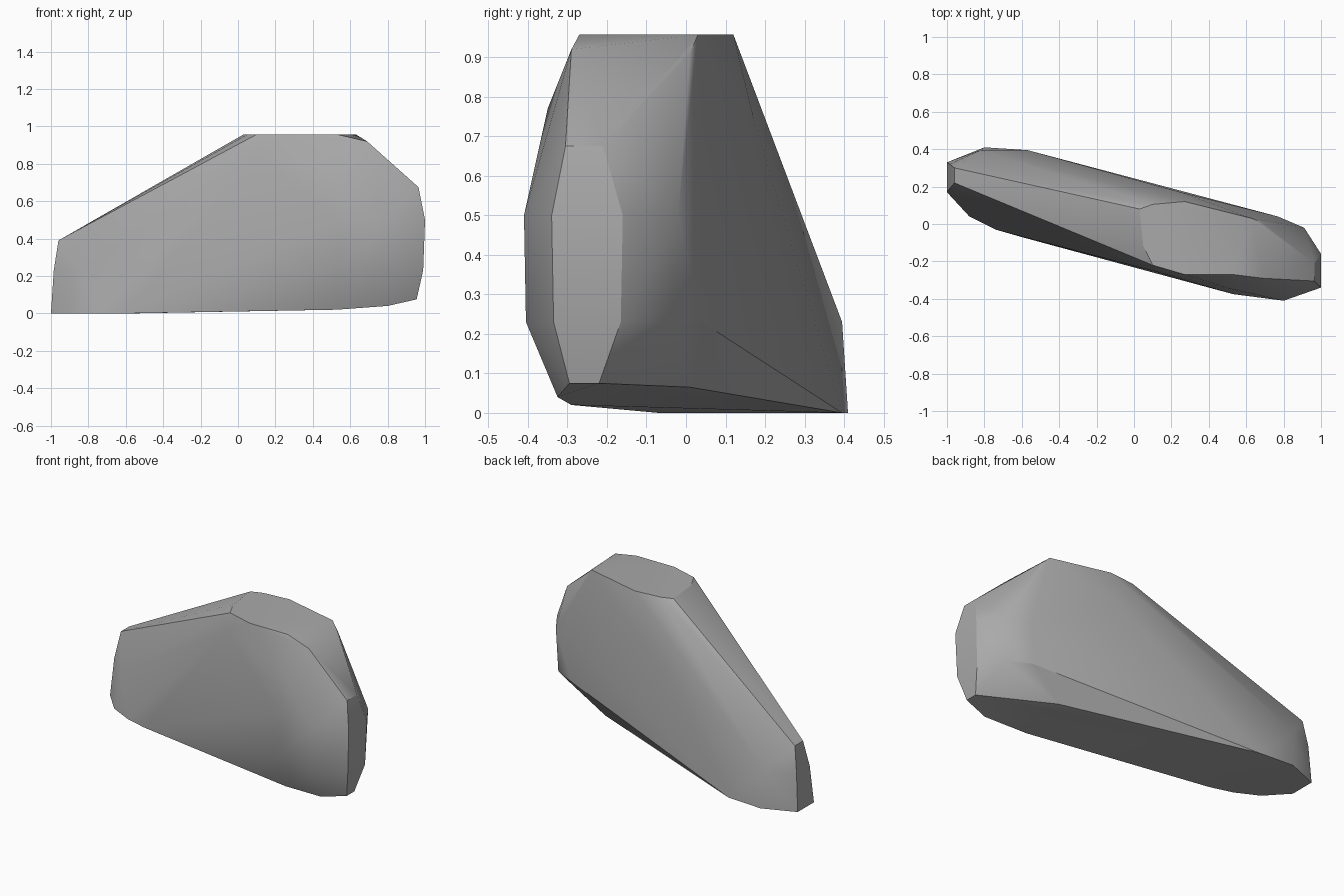
import bpy
import bmesh
import math

# Remove the default cube if present
default_cube = bpy.data.objects.get("Cube")
if default_cube:
    bpy.data.objects.remove(default_cube, do_unlink=True)


def make_material(name, colour):
    """Flat material whose viewport and render colours agree."""
    material = bpy.data.materials.new(name)
    material.use_nodes = True
    material.diffuse_color = colour
    shader = next(n for n in material.node_tree.nodes if n.type == "BSDF_PRINCIPLED")
    shader.inputs["Base Color"].default_value = colour
    shader.inputs["Roughness"].default_value = 0.9
    return material


def level(height, outline):
    """Lift a plan outline to one height."""
    return [(x, y, height) for x, y in outline]


def hull_object(name, points, material, sharp_angle):
    """Wrap a faceted convex skin around the outlines."""
    bm = bmesh.new()
    for point in points:
        bm.verts.new(point)
    result = bmesh.ops.convex_hull(bm, input=bm.verts[:])
    spare = {v for v in result["geom_interior"] + result["geom_unused"]
             if isinstance(v, bmesh.types.BMVert)}
    bmesh.ops.delete(bm, geom=list(spare), context="VERTS")
    bmesh.ops.dissolve_limit(bm, angle_limit=math.radians(1),
                             verts=bm.verts[:], edges=bm.edges[:])
    bmesh.ops.recalc_face_normals(bm, faces=bm.faces[:])
    mesh = bpy.data.meshes.new(name)
    bm.to_mesh(mesh)
    bm.free()
    mesh.materials.append(material)
    obj = bpy.data.objects.new(name, mesh)
    bpy.context.collection.objects.link(obj)
    bpy.ops.object.select_all(action="DESELECT")
    obj.select_set(True)
    bpy.context.view_layer.objects.active = obj
    bpy.ops.object.shade_smooth_by_angle(angle=math.radians(sharp_angle))
    return obj


# Flat foot under the low end
foot = level(0, [(-1, .17), (-1, .33), (-.8, .41), (-.57, .395),
                 (-.6, -.07), (-.74, -.03), (-.88, .04)])

# Underside rising gently towards the tall end
underside = [(.55, .01, .065), (.53, -.29, .02), (.8, -.325, .04)]

# Widest belt of the body
lower_belt = level(.23, [(-.985, .19), (-.985, .32), (-.82, .395), (-.85, .06),
                         (.53, -.375), (.8, -.405), (.9, -.03), (.76, .04)])
upper_belt = level(.5, [(.53, -.375), (.8, -.41), (.91, -.02), (.77, .04)])

# Narrow facets closing the two ends
tall_end = (level(.075, [(.955, -.295), (.955, -.22)])
            + level(.23, [(.99, -.335), (.99, -.165)])
            + level(.5, [(1, -.34), (1, -.16)])
            + level(.675, [(.965, -.305), (.965, -.21)]))
low_end = level(.39, [(-.96, .3), (-.96, .22)])

# Shoulders below the crown, then the flat crown
shoulders = [(.69, -.29, .92), (.68, .01, .91), (.53, -.35, .77),
             (.25, .17, .75), (.1, -.25, .85)]
crown = level(.957, [(.03, .08), (.1, .105), (.27, .12), (.63, .03),
                     (.53, -.27), (.27, -.27), (.1, -.22), (.05, -.12)])

stone = make_material("stone grey", (.4, .4, .4, 1))
hull_object("boulder",
            foot + underside + lower_belt + upper_belt
            + tall_end + low_end + shoulders + crown,
            stone, 30)
